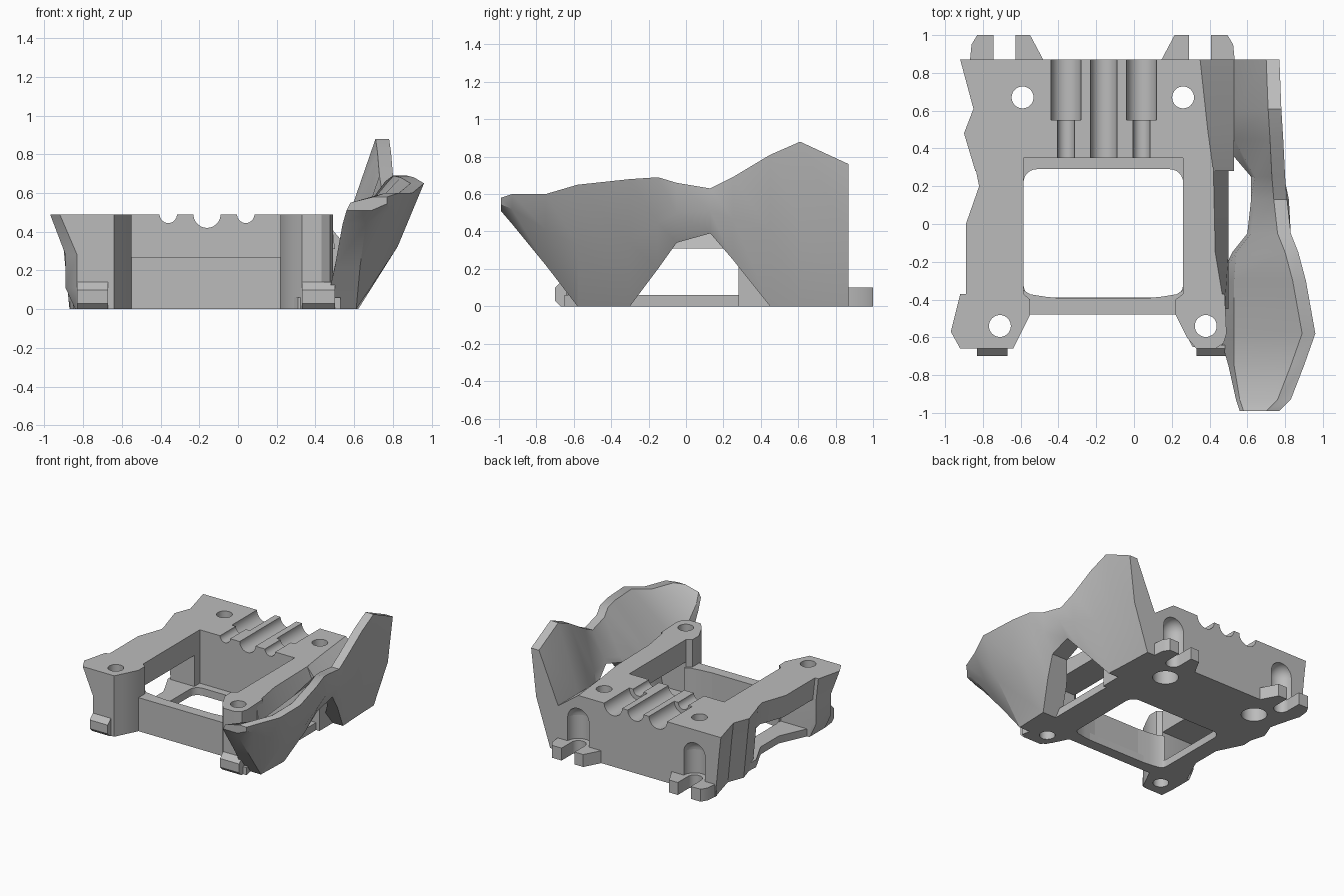
import bpy, bmesh, math
from mathutils import Matrix

cube = bpy.data.objects.get("Cube")
if cube:
    bpy.data.objects.remove(cube, do_unlink=True)

colour = (0.5, 0.5, 0.5, 1)
grey = bpy.data.materials.new("plain_grey")
grey.use_nodes = True
grey.diffuse_color = colour
grey.node_tree.nodes["Principled BSDF"].inputs["Base Color"].default_value = colour

TOP = 0.49          # height of the upper deck
BELOW = -0.1        # cutters start under the floor
LEFT_IN, RIGHT_IN = 0.26, -0.585   # inner faces of the frame
BACK = 0.87         # rear wall
VALLEY_X, VALLEY_Z = 0.53, 0.36    # crease between deck and wing
parts = []


def finish(name, bm):
    bmesh.ops.recalc_face_normals(bm, faces=bm.faces)
    mesh = bpy.data.meshes.new(name)
    bm.to_mesh(mesh)
    bm.free()
    mesh.materials.append(grey)
    obj = bpy.data.objects.new(name, mesh)
    bpy.context.collection.objects.link(obj)
    return obj


def loft(name, loops):
    """Skin a closed solid through loops with equal point counts."""
    bm = bmesh.new()
    rings = [[bm.verts.new(p) for p in loop] for loop in loops]
    count = len(rings[0])
    for a, b in zip(rings, rings[1:]):
        for i in range(count):
            j = (i + 1) % count
            bm.faces.new((a[i], a[j], b[j], b[i]))
    bm.faces.new(rings[0][::-1])
    bm.faces.new(rings[-1])
    return finish(name, bm)


def level(outline, z):
    return [(x, y, z) for x, y in outline]


def prism(name, outline, bottom, top):
    return loft(name, [level(outline, bottom), level(outline, top)])


def lean(outline, right_shift, left_x):
    """Shift the right side of a plan inwards and bring its left side out to one line."""
    return [(x + right_shift if x < -0.6 else left_x if x > 0.3 else x, y) for x, y in outline]


def cylinder(name, matrix, radius, length):
    bm = bmesh.new()
    bmesh.ops.create_cone(bm, cap_ends=True, segments=32, radius1=radius, radius2=radius,
                          depth=length, matrix=matrix)
    return finish(name, bm)


def hole(place, radius, bottom=BELOW, top=0.6):
    x, y = place
    matrix = Matrix.Translation((x, y, (bottom + top) / 2))
    return cylinder("hole_cutter", matrix, radius, top - bottom)


def dome(x, y, z, radius):
    bm = bmesh.new()
    bmesh.ops.create_uvsphere(bm, u_segments=32, v_segments=16, radius=radius,
                              matrix=Matrix.Translation((x, y, z)))
    return finish("dome_cutter", bm)


def groove(x, start, end, radius):
    matrix = Matrix.Translation((x, (start + end) / 2, TOP)) @ Matrix.Rotation(math.pi / 2, 4, "X")
    return cylinder("groove_cutter", matrix, radius, end - start)


def rect(left, right, front, back):
    return [(left, front), (right, front), (right, back), (left, back)]


def rounded(left, right, front, back, radius, steps=6):
    points = []
    centres = rect(left + radius, right - radius, front + radius, back - radius)
    for quarter, (x, y) in enumerate(centres):
        for s in range(steps + 1):
            angle = math.pi / 2 * (quarter + 2 + s / steps)
            points.append((x + radius * math.cos(angle), y + radius * math.sin(angle)))
    return points


def mirrored(outline, axis_sum):
    return [(axis_sum - x, y) for x, y in outline]


def cut(obj, cutters):
    bpy.context.view_layer.objects.active = obj
    for cutter in cutters:
        cutter.hide_render = True
        mod = obj.modifiers.new("cut", "BOOLEAN")
        mod.operation = "DIFFERENCE"
        mod.solver = "EXACT"
        mod.object = cutter
        bpy.ops.object.modifier_apply(modifier=mod.name)
        bpy.data.objects.remove(cutter, do_unlink=True)


REAR_HOLES = [(-0.59, 0.67), (LEFT_IN, 0.67)]
RIGHT_SCREW, LEFT_SCREW = (-0.71, -0.54), (0.38, -0.54)
SLOTS = [-0.685, 0.35]
SCREW, SINK = 0.058, 0.095


def slot_cutters():
    cutters = []
    for x in SLOTS:
        cutters.append(hole((x, BACK), SCREW, top=0.2))
        cutters.append(prism("slot_cutter", rect(x - SCREW, x + SCREW, BACK, 1.1), BELOW, 0.2))
    return cutters


# base plate with a rounded central window
base = prism("base_plate", [
    (-0.86, BACK), (-0.8, 0.6), (-0.82, 0.28), (-0.72, 0.08), (-0.72, -0.15), (-0.82, -0.37),
    (-0.84, -0.5), (-0.82, -0.65), (-0.67, -0.65), (-0.55, -0.48), (0.22, -0.48),
    (0.31, -0.65), (0.53, -0.65), (0.5, -0.5), (0.5, BACK)], 0, 0.06)
window = prism("window_cutter", rounded(RIGHT_IN, LEFT_IN, -0.39, 0.29, 0.07), BELOW, 0.2)
cut(base, [window] + [hole(p, SINK) for p in REAR_HOLES]
    + [hole(p, SCREW) for p in (RIGHT_SCREW, LEFT_SCREW)] + slot_cutters())
parts.append(base)

# rear block with sloping sides, cable grooves, screw holes and nut pockets
deck = [(-0.92, BACK), (-0.85, 0.61), (-0.9, 0.48), (-0.84, 0.28), (RIGHT_IN, 0.28),
        (RIGHT_IN, 0.35), (LEFT_IN, 0.35), (LEFT_IN, 0.28), (0.42, 0.28), (0.39, 0.5), (0.35, BACK)]
block = loft("rear_block", [level(lean(deck, 0.05, VALLEY_X), 0),
                            level(lean(deck, 0.015, VALLEY_X), VALLEY_Z), level(deck, TOP)])
cutters = [groove(-0.16, 0.2, 1, 0.07)]
for x in (-0.36, 0.04):
    cutters += [groove(x, 0.2, 0.6, 0.045), groove(x, 0.55, 1, 0.08)]
for place in REAR_HOLES:
    cutters += [hole(place, SCREW), hole(place, SINK, top=0.2)]
for x in SLOTS:
    cutters += [hole((x, BACK), SINK, bottom=0.1, top=0.29), dome(x, BACK, 0.29, SINK)]
cut(block, cutters + slot_cutters())
parts.append(block)

# slotted rear lugs, the second mirrored from the first
lug_plan = [(-0.87, 0.85), (-0.86, 0.95), (-0.83, 1), (-0.55, 1), (-0.47, 0.85)]
for name, plan in (("right_rear_lug", lug_plan), ("left_rear_lug", mirrored(lug_plan, sum(SLOTS)))):
    lug = prism(name, plan, 0, 0.1)
    cut(lug, slot_cutters())
    parts.append(lug)

# upper side rails
for name, plan in (
        ("right_rail", [(RIGHT_IN, 0.3), (-0.84, 0.3), (-0.82, 0.2), (-0.89, 0), (-0.89, -0.4),
                        (RIGHT_IN, -0.4)]),
        ("left_rail", [(LEFT_IN, 0.3), (0.42, 0.3), (0.43, -0.15), (0.48, -0.45), (LEFT_IN, -0.45)])):
    parts.append(loft(name, [level(lean(plan, 0.02, 0.5), 0.31), level(plan, TOP)]))

# front posts and their feet
inner_side = [(-0.64, -0.66), (-0.61, -0.6), (-0.55, -0.48), (-0.55, -0.4), (RIGHT_IN, -0.37)]
shank = [(-0.86, -0.37), (-0.89, -0.38), (-0.89, -0.57), (-0.83, -0.66)] + inner_side
head = [(-0.89, -0.37), (-0.92, -0.37), (-0.97, -0.57), (-0.92, -0.66)] + inner_side
ankle = [(max(x, -0.84), y) for x, y in shank]
right_post = loft("right_post", [level(ankle, 0), level(shank, 0.11), level(shank, 0.28), level(head, TOP)])
left_post = prism("left_post", [(LEFT_IN, -0.37), (0.22, -0.4), (0.22, -0.48), (0.28, -0.6),
                                (0.33, -0.66), (0.43, -0.66), (0.475, -0.63), (0.49, -0.58),
                                (0.48, -0.37)], 0, TOP)
for post, name, screw, left, right in ((right_post, "right_foot", RIGHT_SCREW, -0.83, -0.67),
                                       (left_post, "left_foot", LEFT_SCREW, 0.33, 0.5)):
    cut(post, [hole(screw, SCREW)])
    foot = loft(name, [level(rect(left, right, front, -0.64), z)
                       for z, front in ((0, -0.67), (0.03, -0.7), (0.1, -0.7), (0.14, -0.66))])
    parts += [post, foot]

# front crossbar with coved inner corners
parts.append(prism("front_crossbar", rect(-0.56, 0.23, -0.48, -0.395), 0, 0.27))
cove = [(RIGHT_IN, -0.42), (RIGHT_IN, -0.35), (-0.55, -0.372), (-0.47, -0.385), (-0.37, -0.395), (-0.37, -0.42)]
parts.append(prism("right_cove", cove, 0, 0.27))
parts.append(prism("left_cove", mirrored(cove, LEFT_IN + RIGHT_IN), 0, 0.27))


def wing_ring(y, inner_x, foot_x, foot_z, rim_x, rim_z):
    """Section whose inside slopes from the valley up to the rim."""
    valley = (max(VALLEY_X, inner_x + 0.02), y, max(VALLEY_Z, foot_z + 0.04))
    outer_bow = ((foot_x + rim_x) / 2 + 0.04, y, (foot_z + rim_z) / 2)
    return [(rim_x - 0.07, y, rim_z), (rim_x, y, rim_z), outer_bow,
            (foot_x, y, foot_z), (inner_x, y, foot_z), valley]


# flared side wing, its foot rising over the window and at the front tip
parts.append(loft("left_wing", [wing_ring(*section) for section in (
    (-0.99, 0.56, 0.69, 0.51, 0.77, 0.58),
    (-0.93, 0.54, 0.66, 0.44, 0.83, 0.6),
    (-0.75, 0.5, 0.63, 0.22, 0.9, 0.6),
    (-0.58, 0.45, 0.61, 0, 0.96, 0.65),
    (-0.3, 0.45, 0.62, 0, 0.91, 0.68),
    (-0.15, 0.52, 0.7, 0.2, 0.87, 0.69),
    (-0.05, 0.6, 0.74, 0.34, 0.83, 0.66),
    (0.13, 0.62, 0.75, 0.39, 0.81, 0.63),
    (0.25, 0.62, 0.71, 0.25, 0.8, 0.69),
    (0.45, 0.45, 0.62, 0, 0.79, 0.81),
    (0.61, 0.45, 0.61, 0, 0.78, 0.88),
    (BACK, 0.46, 0.6, 0, 0.77, 0.76))]))

# smooth the curves, keep sharp edges
bpy.ops.object.select_all(action="DESELECT")
for part in parts:
    part.select_set(True)
bpy.context.view_layer.objects.active = base
bpy.ops.object.shade_smooth_by_angle(angle=math.radians(30))
